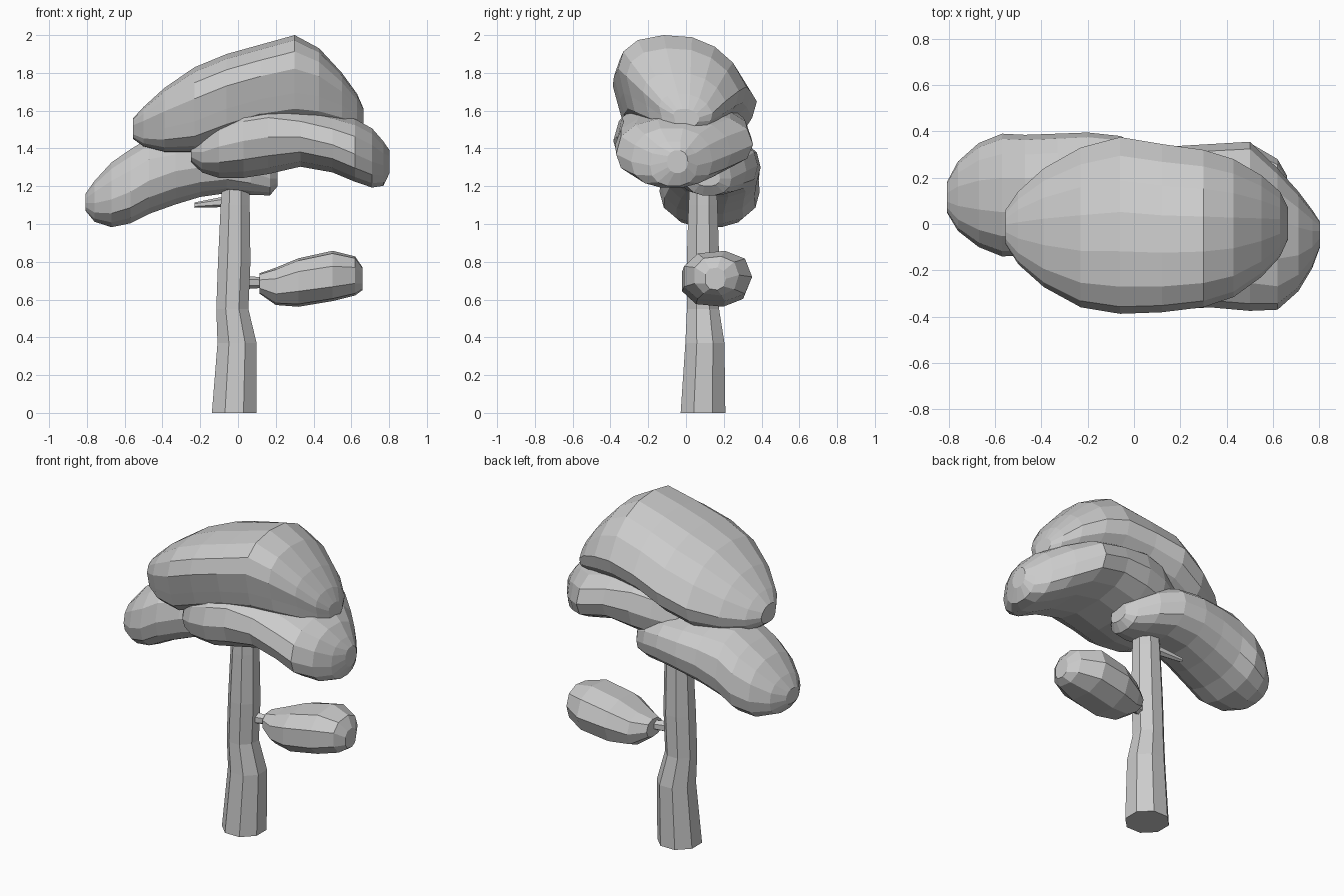
import bpy, bmesh, math

def loft(name, rings, point_caps=False):
    """Skin a list of point rings and cap both ends."""
    bm = bmesh.new()
    vs = [[bm.verts.new(p) for p in r] for r in rings]
    n = len(vs[0])
    for a, b in zip(vs, vs[1:]):
        for i in range(n):
            j = (i + 1) % n
            bm.faces.new((a[i], a[j], b[j], b[i]))
    caps = [bm.faces.new(vs[0][::-1]), bm.faces.new(vs[-1])]
    if point_caps:
        bmesh.ops.poke(bm, faces=caps)
    bmesh.ops.recalc_face_normals(bm, faces=bm.faces[:])
    me = bpy.data.meshes.new(name)
    bm.to_mesh(me)
    bm.free()
    ob = bpy.data.objects.new(name, me)
    bpy.context.collection.objects.link(ob)
    return ob

def foliage(name, stations, sides=14, lean=0.0, power=0.85):
    """Stations along x: (x, y_min, y_max, z_bottom, z_middle, z_top)."""
    rings = []
    for x, y0, y1, zb, zm, zt in stations:
        ring = []
        for i in range(sides):
            t = 2 * math.pi * i / sides
            c, s = math.cos(t), math.sin(t)
            c = math.copysign(abs(c) ** power, c)
            s = math.copysign(abs(s) ** power, s)
            r = (y1 - y0) / 2
            y = (y0 + y1) / 2 + r * c + lean * r * max(s, 0)
            z = zm + s * ((zt - zm) if s > 0 else (zm - zb)) - lean * 0.15 * r * c
            ring.append((x, y, z))
        rings.append(ring)
    return loft(name, rings, True)

def tube(name, path, sides=8):
    """Path of (x, y, z, radius), rings horizontal or facing x by direction."""
    rings = []
    upright = abs(path[-1][2] - path[0][2]) > abs(path[-1][0] - path[0][0])
    for x, y, z, r in path:
        ring = []
        for i in range(sides):
            t = 2 * math.pi * (i + 0.5) / sides
            c, s = r * math.cos(t), r * math.sin(t)
            ring.append((x + c, y + s, z) if upright else (x, y + c, z + s))
        rings.append(ring)
    return loft(name, rings)

# Trunk and twigs
tube("trunk", [(-.02, .09, 0, .128), (-.005, .1, .37, .112), (-.03, .09, .55, .092),
               (-.02, .09, .8, .093), (-.015, .09, 1.1, .083), (-.01, .09, 1.35, .07)])
tube("left_twig", [(-.05, .11, 1.12, .03), (-.23, .14, 1.1, .014)], 6)
tube("right_twig", [(.03, .1, .69, .035), (.18, .14, .69, .025)], 6)

# Crown canopy
foliage("top_canopy", [
    (-.555, -.08, .06, 1.45, 1.5, 1.56), (-.5, -.16, .14, 1.41, 1.5, 1.62),
    (-.39, -.25, .24, 1.38, 1.52, 1.72), (-.23, -.33, .33, 1.38, 1.56, 1.83),
    (-.06, -.355, .375, 1.44, 1.63, 1.9), (.12, -.35, .345, 1.5, 1.68, 1.95),
    (.3, -.33, .32, 1.52, 1.71, 2.0), (.43, -.29, .28, 1.51, 1.69, 1.93),
    (.55, -.21, .21, 1.49, 1.64, 1.8), (.63, -.13, .14, 1.49, 1.58, 1.69),
    (.665, -.06, .07, 1.51, 1.56, 1.61)], 16, lean=-.35)

# Wide middle canopy, drooping to the right
foliage("right_canopy", [
    (-.25, -.18, .04, 1.33, 1.38, 1.43), (-.19, -.27, .16, 1.27, 1.38, 1.51),
    (-.1, -.34, .25, 1.24, 1.41, 1.58), (.03, -.385, .31, 1.24, 1.44, 1.65),
    (.16, -.37, .335, 1.26, 1.46, 1.67), (.33, -.36, .345, 1.3, 1.46, 1.63),
    (.5, -.375, .355, 1.27, 1.42, 1.59), (.62, -.37, .24, 1.22, 1.37, 1.56),
    (.71, -.29, .14, 1.19, 1.33, 1.51), (.77, -.19, .06, 1.2, 1.31, 1.44),
    (.803, -.1, .01, 1.27, 1.33, 1.39)])

# Lower left canopy, reaching over the trunk top
foliage("left_canopy", [
    (-.808, .05, .18, 1.07, 1.11, 1.16), (-.76, -.03, .27, 1.01, 1.11, 1.23),
    (-.67, -.1, .35, .98, 1.13, 1.33), (-.57, -.14, .39, 1.0, 1.17, 1.4),
    (-.47, -.135, .385, 1.05, 1.23, 1.46), (-.33, -.11, .39, 1.1, 1.28, 1.46),
    (-.2, -.08, .395, 1.14, 1.3, 1.46), (-.06, -.07, .38, 1.16, 1.31, 1.45),
    (.07, -.05, .32, 1.15, 1.28, 1.42), (.17, .0, .24, 1.15, 1.24, 1.36),
    (.21, .05, .18, 1.2, 1.24, 1.3)])

# Small side leaf clump
foliage("small_clump", [
    (.115, .07, .22, .63, .68, .74), (.2, .02, .29, .57, .67, .77),
    (.32, -.03, .34, .56, .7, .82), (.5, -.02, .35, .59, .72, .86),
    (.62, .04, .28, .62, .73, .83), (.66, .1, .21, .65, .71, .77)], 9)
